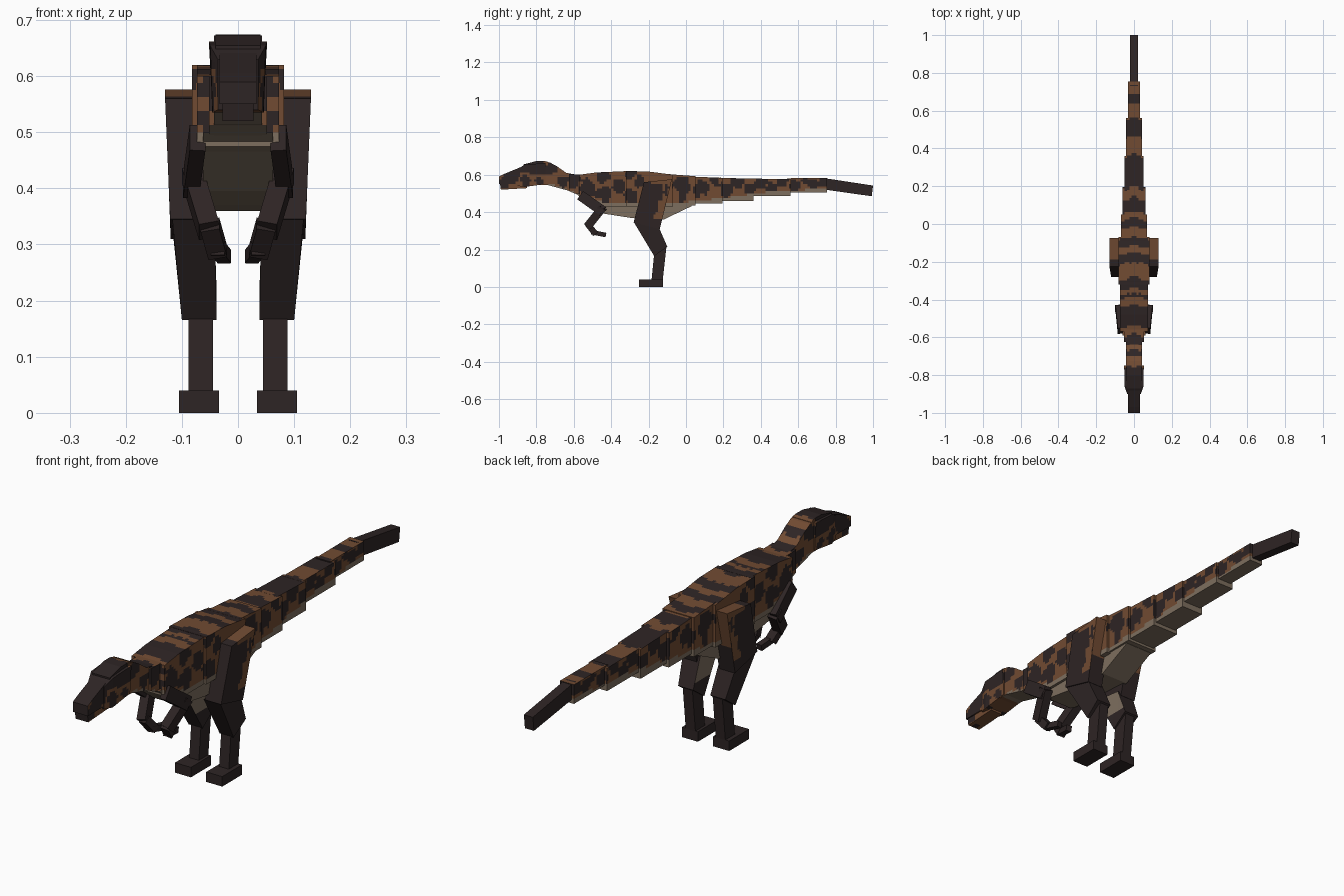
import bpy
import bmesh
from mathutils import Vector, noise

cube = bpy.data.objects.get("Cube")
if cube:
    bpy.data.objects.remove(cube, do_unlink=True)


def material(name, rgb):
    m = bpy.data.materials.new(name)
    m.use_nodes = True
    m.diffuse_color = (*rgb, 1)
    bsdf = next(n for n in m.node_tree.nodes if n.type == 'BSDF_PRINCIPLED')
    bsdf.inputs["Base Color"].default_value = (*rgb, 1)
    bsdf.inputs["Roughness"].default_value = 0.9
    return m


MATS = [material("dark_hide", (0.027, 0.018, 0.018)),
        material("rust_hide", (0.165, 0.070, 0.032)),
        material("pale_belly", (0.205, 0.156, 0.112))]
DARK, RUST, PALE = 0, 1, 2
PIXEL = 0.0125

# height of the belly colour along the body: (y, z)
BELLY_LINE = [(-0.76, 0.50), (-0.73, 0.555), (-0.57, 0.495), (-0.45, 0.455),
              (0.0, 0.455), (0.2, 0.475), (0.4, 0.505), (0.75, 0.525)]
# dark bands across the back: (y start, y end)
BANDS = [(0.64, 0.69), (0.47, 0.56), (0.20, 0.37), (0.07, 0.14), (-0.01, 0.03),
         (-0.11, -0.06), (-0.20, -0.145), (-0.33, -0.28), (-0.38, -0.355),
         (-0.53, -0.425), (-0.63, -0.585), (-0.69, -0.66), (-1.1, -0.75)]
# dark blotches on the flanks: (y, z, radius)
SPOTS = [(-.72, .63, .03), (-.66, .56, .025), (-.60, .57, .035), (-.53, .53, .04),
         (-.44, .50, .04), (-.44, .59, .035), (-.36, .54, .035), (-.30, .60, .03),
         (-.30, .48, .035), (-.25, .56, .03), (-.02, .55, .045), (-.02, .48, .025),
         (.08, .53, .04), (.15, .57, .025), (.21, .52, .035), (.27, .56, .035),
         (.34, .52, .03), (.40, .56, .03), (.46, .53, .03), (.52, .56, .025),
         (.58, .54, .03), (.64, .57, .02), (.68, .55, .025), (.74, .56, .025),
         (-.78, .64, .035), (-.84, .65, .045), (-.86, .57, .03), (-.93, .60, .045),
         (-.98, .55, .03), (-.79, .57, .02)]


def belly_height(y):
    if y < BELLY_LINE[0][0]:
        return 0
    for (y0, z0), (y1, z1) in zip(BELLY_LINE, BELLY_LINE[1:]):
        if y <= y1:
            return z0 + (z1 - z0) * (y - y0) / (y1 - y0)
    return BELLY_LINE[-1][1]


def hide_rule(c, n):
    """Pale belly, banded back and blotched flanks."""
    wobble = noise.noise(Vector((abs(c.x), c.y, c.z)) * 30)
    if c.y < -0.74 and n.y < -0.3:
        return DARK
    if c.y > -0.76 and (n.z < -0.5 or c.z < belly_height(c.y)):
        return PALE
    if n.z > 0.5:
        y = c.y + 0.3 * abs(c.x) + 0.015 * wobble
        return DARK if any(a < y < b for a, b in BANDS) else RUST
    for y, z, r in SPOTS:
        if ((c.y - y) ** 2 + (c.z - z) ** 2) ** 0.5 < r * (1.05 + 0.5 * wobble):
            return DARK
    return RUST


def thigh_rule(c, n):
    """Dark leg with rust patches at the hip and along the rear edge."""
    wobble = noise.noise(c * 25)
    if c.z > 0.55 + 0.015 * wobble:
        return DARK if c.y < -0.19 else RUST
    rear_edge = -0.135 - 0.3 * (0.56 - c.z)
    if n.x > 0.5 and c.y > rear_edge + 0.02 + 0.03 * wobble and c.z > 0.36:
        return RUST if wobble > -0.2 else DARK
    return RUST if n.y > 0.5 and c.z > 0.42 else DARK


def shin_rule(c, n):
    return PALE if n.x < -0.7 and c.z > 0.24 else DARK


def make_object(name, bm, rule=None, mirror=False):
    bmesh.ops.recalc_face_normals(bm, faces=bm.faces)
    if rule:
        # cut into small square patches so the hide can be coloured by rule
        for axis in range(3):
            lo = min(v.co[axis] for v in bm.verts)
            hi = max(v.co[axis] for v in bm.verts)
            normal = Vector((0, 0, 0))
            normal[axis] = 1
            for i in range(int(lo / PIXEL) - 1, int(hi / PIXEL) + 2):
                if lo + 1e-4 < i * PIXEL < hi - 1e-4:
                    bmesh.ops.bisect_plane(
                        bm, geom=bm.verts[:] + bm.edges[:] + bm.faces[:], dist=1e-6,
                        plane_co=normal * (i * PIXEL), plane_no=normal)
        bm.normal_update()
        for f in bm.faces:
            f.material_index = rule(f.calc_center_median(), f.normal)
    me = bpy.data.meshes.new(name)
    bm.to_mesh(me)
    bm.free()
    for m in MATS:
        me.materials.append(m)
    ob = bpy.data.objects.new(name, me)
    bpy.context.collection.objects.link(ob)
    if mirror:
        ob.modifiers.new("Mirror", 'MIRROR')
    return ob


def prism(name, profile, half=None, rule=None, mirror=False):
    """Side profile of (y, z) with a half width, or (y, z, inner x, outer x)."""
    bm = bmesh.new()
    pts = [(*p, -half, half) if len(p) == 2 else p for p in profile]
    inner = [bm.verts.new((p[2], p[0], p[1])) for p in pts]
    outer = [bm.verts.new((p[3], p[0], p[1])) for p in pts]
    bm.faces.new(inner)
    bm.faces.new(outer[::-1])
    for i in range(len(pts)):
        j = (i + 1) % len(pts)
        bm.faces.new((inner[j], inner[i], outer[i], outer[j]))
    return make_object(name, bm, rule, mirror)


def limb(name, start, end, width, depth):
    """Mirrored square bar from one joint to the next."""
    a, b = Vector(start), Vector(end)
    d = (b - a).normalized()
    side = (Vector((1, 0, 0)) - d * d.x).normalized()
    back = d.cross(side)
    bm = bmesh.new()
    rings = [[bm.verts.new(p + side * sx * width / 2 + back * sy * depth / 2)
              for sx, sy in ((-1, -1), (1, -1), (1, 1), (-1, 1))] for p in (a, b)]
    bm.faces.new(rings[0])
    bm.faces.new(rings[1][::-1])
    for i in range(4):
        j = (i + 1) % 4
        bm.faces.new((rings[0][i], rings[0][j], rings[1][j], rings[1][i]))
    return make_object(name, bm, None, True)


# head
prism("skull", [(-.90, .63, -.036, .036), (-.86, .655, -.05, .05), (-.75, .662, -.052, .052),
                (-.75, .55, -.046, .046), (-.86, .535, -.046, .046), (-.90, .54, -.036, .036)],
      rule=hide_rule)
prism("crown", [(-.87, .655), (-.80, .673), (-.76, .674), (-.735, .668), (-.735, .60),
                (-.87, .60)], 0.04, hide_rule)
prism("snout", [(-1, .59), (-.97, .605), (-.88, .642), (-.88, .55), (-1, .55)], 0.033, hide_rule)
prism("lower_jaw", [(-.995, .555), (-.85, .555), (-.85, .528), (-.99, .52)], 0.028, hide_rule)

# neck and trunk
prism("neck", [(-.76, .672), (-.725, .664), (-.69, .645), (-.64, .61), (-.57, .597),
               (-.55, .48), (-.63, .515), (-.74, .545), (-.78, .545)], 0.043, hide_rule)
prism("shoulders", [(-.625, .603), (-.50, .60), (-.50, .46), (-.625, .512)], 0.052, hide_rule)
prism("chest", [(-.57, .600), (-.48, .612), (-.30, .62), (-.30, .43), (-.46, .43),
                (-.57, .475)], 0.073, hide_rule)
prism("hips", [(-.32, .62), (-.20, .617), (-.07, .60), (-.07, .43), (-.32, .43)],
      0.082, hide_rule)
prism("belly", [(-.59, .50), (-.46, .395), (-.30, .37), (-.12, .36), (.03, .432),
                (0, .47), (-.40, .50)], 0.062, hide_rule)

# tail, stepping thinner towards the tip: (y start, y end, top start, top end, bottom, half width)
TAIL = [(-.09, .05, .603, .592, .435, .07), (.03, .195, .590, .583, .445, .06),
        (.18, .36, .584, .578, .460, .05), (.345, .56, .579, .577, .485, .042),
        (.54, .755, .581, .582, .505, .031)]
for i, (y0, y1, t0, t1, low, half) in enumerate(TAIL):
    prism(f"tail_segment_{i + 1}", [(y0, t0), (y1, t1), (y1, low), (y0, low)], half, hide_rule)
prism("tail_tip", [(.73, .583), (1, .542), (.993, .485), (.73, .522)], 0.02)

# hind legs
prism("thigh", [(-.225, .56, .05, .13), (-.075, .576, .05, .13),
                (-.14, .31, .05, .12), (-.28, .345, .05, .121)], rule=thigh_rule, mirror=True)
prism("shin", [(-.278, .345, .042, .117), (-.15, .33, .042, .117),
               (-.10, .215, .038, .105), (-.17, .165, .038, .10)], rule=shin_rule, mirror=True)
prism("ankle", [(-.168, .20, .045, .088), (-.105, .21, .045, .088),
                (-.125, .03, .045, .088), (-.185, .03, .045, .088)], mirror=True)
prism("foot", [(-.25, .04, .034, .105), (-.124, .04, .034, .105),
               (-.124, 0, .034, .105), (-.25, 0, .034, .105)], mirror=True)

# arms
limb("upper_arm", (.072, -.565, .49), (.084, -.445, .405), .028, .055)
limb("forearm", (.082, -.445, .425), (.052, -.525, .325), .036, .045)
limb("hand", (.050, -.525, .335), (.036, -.485, .285), .034, .032)
limb("claw", (.036, -.505, .293), (.024, -.43, .278), .024, .024)
